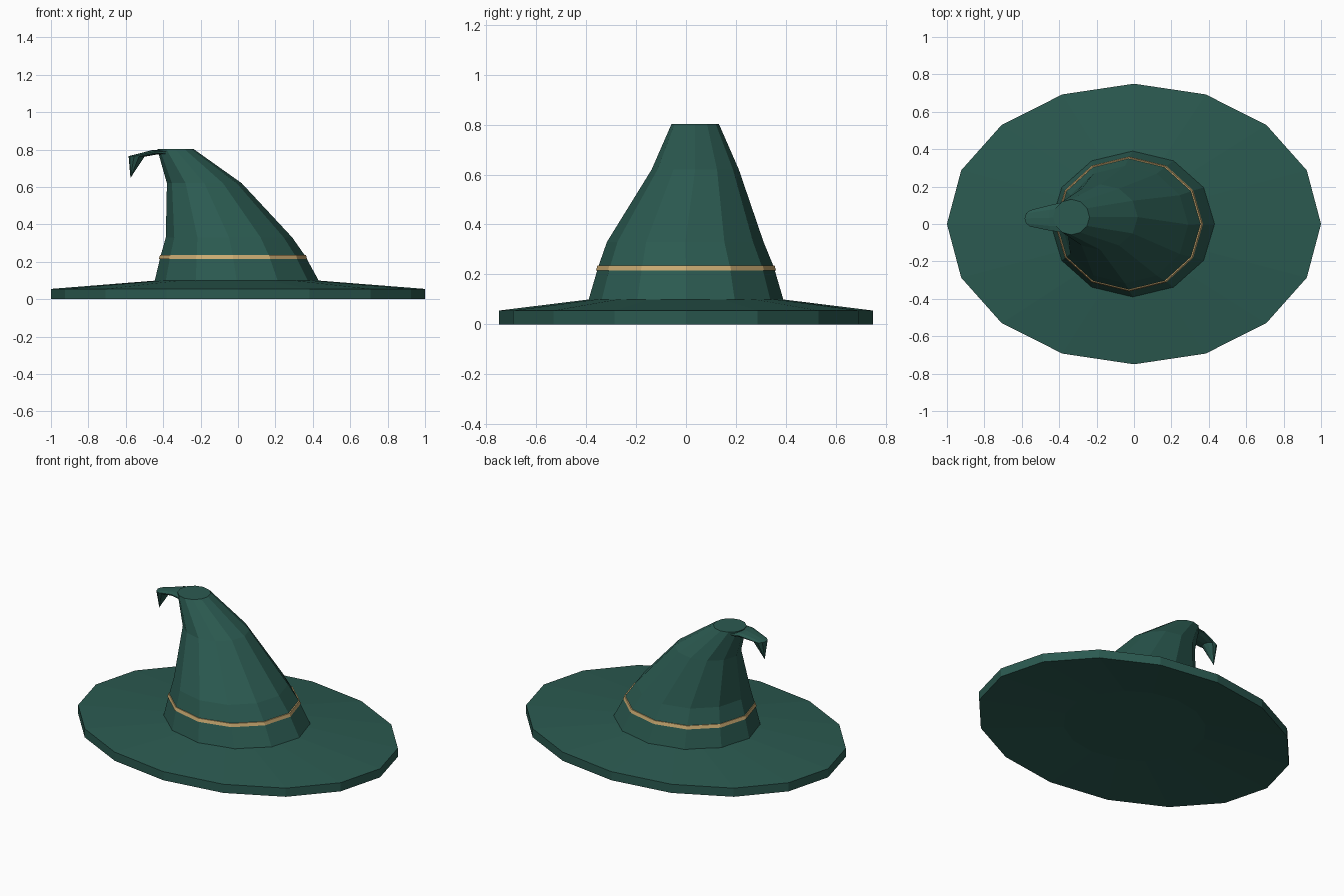
import bpy, bmesh, math

if "Cube" in bpy.data.objects:
    bpy.data.objects.remove(bpy.data.objects["Cube"])


def material(name, rgb):
    m = bpy.data.materials.new(name)
    m.diffuse_color = (*rgb, 1)
    m.use_nodes = True
    m.node_tree.nodes["Principled BSDF"].inputs["Base Color"].default_value = m.diffuse_color
    return m


GREEN = material("dark_green_felt", (0.024, 0.102, 0.081))
GOLD = material("tan_gold_band", (0.6, 0.41, 0.17))


def ellipse(cx, cy, z, rx, ry, n):
    return [(cx + rx * math.cos(math.tau * i / n),
             cy + ry * math.sin(math.tau * i / n), z) for i in range(n)]


def loft(name, rings, mat, closed=False, apex=None):
    """Skin a stack of rings; cap the ends, close the loop, or end in a point."""
    bm = bmesh.new()
    rows = [[bm.verts.new(p) for p in ring] for ring in rings]
    n = len(rows[0])
    pairs = list(zip(rows, rows[1:]))
    if closed:
        pairs.append((rows[-1], rows[0]))
    for a, b in pairs:
        for i in range(n):
            j = (i + 1) % n
            bm.faces.new((a[i], a[j], b[j], b[i]))
    if not closed:
        bm.faces.new(rows[0][::-1])
        if apex:
            tip = bm.verts.new(apex)
            for i in range(n):
                bm.faces.new((rows[-1][i], rows[-1][(i + 1) % n], tip))
        else:
            bm.faces.new(rows[-1])
    bmesh.ops.recalc_face_normals(bm, faces=bm.faces[:])
    me = bpy.data.meshes.new(name)
    bm.to_mesh(me)
    bm.free()
    me.materials.append(mat)
    ob = bpy.data.objects.new(name, me)
    bpy.context.collection.objects.link(ob)
    return ob


# Wide oval brim, dished underneath and sloping up to the crown
loft("brim", [ellipse(-0.005, 0, 0.045, 0.43, 0.385, 16),
              ellipse(0, 0, 0, 1, 0.75, 16),
              ellipse(0, 0, 0.055, 1, 0.75, 16),
              ellipse(-0.005, 0, 0.1, 0.43, 0.385, 16)], GREEN)

# Leaning crown: centre x, centre y, height, radius x, radius y
crown = [(-0.007, 0, 0.09, 0.438, 0.39),
         (-0.007, 0, 0.1, 0.438, 0.39),
         (-0.027, 0, 0.23, 0.387, 0.352),
         (-0.048, -0.003, 0.33, 0.338, 0.314),
         (-0.18, 0.037, 0.62, 0.2, 0.175),
         (-0.335, 0.037, 0.803, 0.097, 0.095)]
loft("crown", [ellipse(*r, 12) for r in crown], GREEN)

# Thin hat band
loft("hat_band", [ellipse(-0.027, 0, z, 0.387 + d, 0.352 + d, 12)
                  for z, d in ((0.216, 0.009), (0.236, 0.003),
                               (0.236, -0.02), (0.216, -0.02))],
     GOLD, closed=True)


# Drooping tip: each ring runs from its upper point to its lower point
def tip_ring(upper, lower, half_width, cy, n=10):
    ring = []
    for i in range(n):
        a = math.tau * i / n
        k = (1 - math.cos(a)) / 2
        ring.append((upper[0] + k * (lower[0] - upper[0]),
                     cy + half_width * math.sin(a),
                     upper[1] + k * (lower[1] - upper[1])))
    return ring


loft("drooping_tip",
     [tip_ring((-0.36, 0.798), (-0.36, 0.765), 0.088, 0.037),
      tip_ring((-0.455, 0.798), (-0.425, 0.775), 0.073, 0.033),
      tip_ring((-0.585, 0.765), (-0.50, 0.762), 0.046, 0.03)],
     GREEN, apex=(-0.575, 0.03, 0.648))
